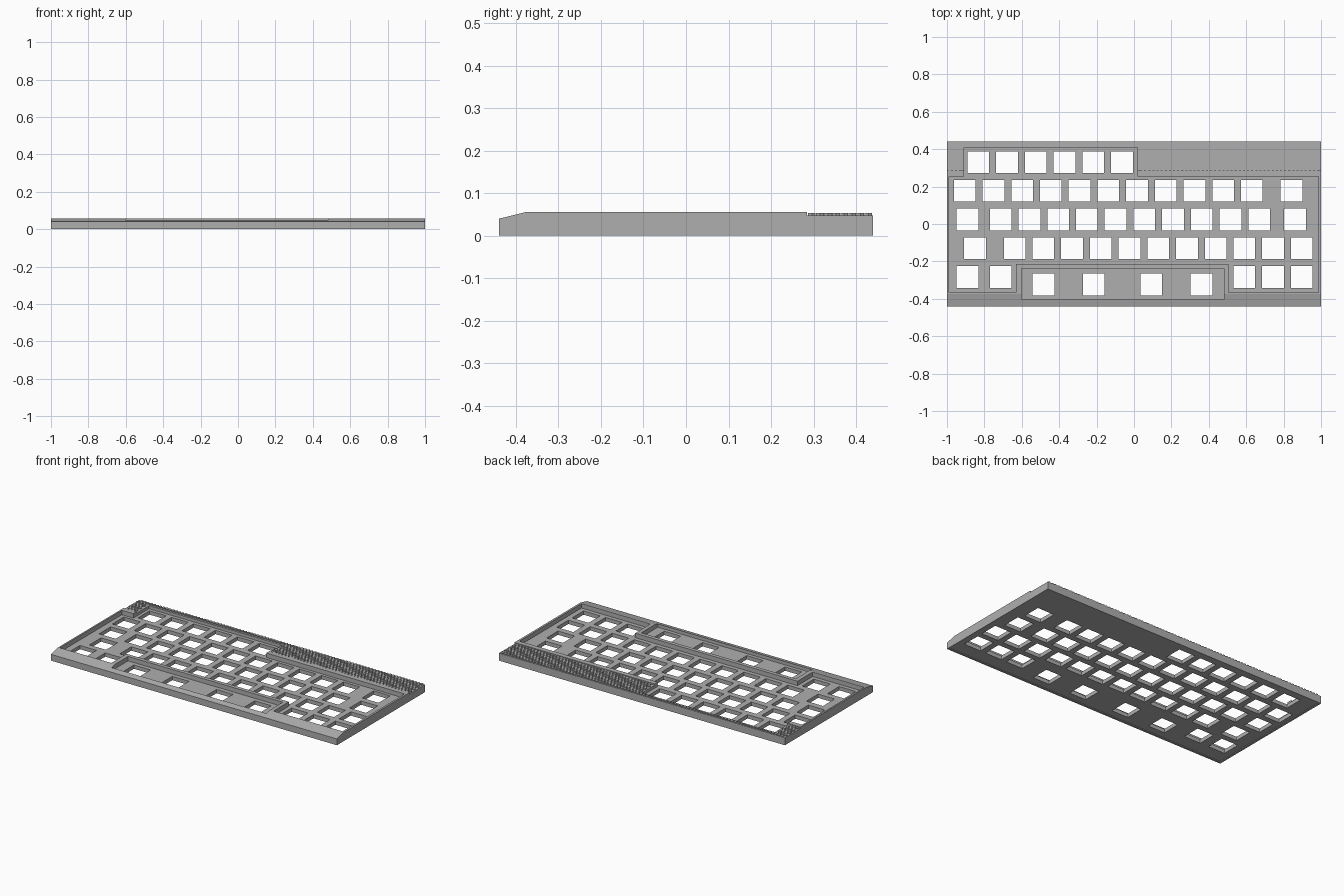
import bpy, bmesh, math
from mathutils import Matrix

if "Cube" in bpy.data.objects:
    bpy.data.objects.remove(bpy.data.objects["Cube"])

grey = bpy.data.materials.new("mid_grey")
grey.diffuse_color = (0.43, 0.43, 0.43, 1)
grey.use_nodes = True
grey.node_tree.nodes["Principled BSDF"].inputs["Base Color"].default_value = grey.diffuse_color

Z_PLATE_TOP, Z_PLATE_BOTTOM = 0.028, 0.004
PITCH, HOLE = 0.1535, 0.116


def finish(name, bm):
    bmesh.ops.recalc_face_normals(bm, faces=bm.faces[:])
    me = bpy.data.meshes.new(name)
    bm.to_mesh(me)
    bm.free()
    me.materials.append(grey)
    ob = bpy.data.objects.new(name, me)
    bpy.context.collection.objects.link(ob)
    return ob


def prism(bm, points, offset):
    """Extrude a closed 3D outline along an offset."""
    face = bm.faces.new([bm.verts.new(p) for p in points])
    ext = bmesh.ops.extrude_face_region(bm, geom=[face])
    verts = [g for g in ext["geom"] if isinstance(g, bmesh.types.BMVert)]
    bmesh.ops.translate(bm, verts=verts, vec=offset)


def block(bm, x0, x1, y0, y1, z0, z1):
    prism(bm, [(x0, y0, z0), (x1, y0, z0), (x1, y1, z0), (x0, y1, z0)], (0, 0, z1 - z0))


def cut(target, bm, name):
    cutter = finish(name, bm)
    cutter.hide_render = True
    mod = target.modifiers.new(name, "BOOLEAN")
    mod.operation, mod.solver, mod.object = "DIFFERENCE", "EXACT", cutter
    bpy.context.view_layer.objects.active = target
    bpy.ops.object.modifier_apply(modifier=name)
    bpy.data.objects.remove(cutter)


# Case body: side profile with front chamfer and lowered rear strip
bm = bmesh.new()
profile = [(-0.44, 0), (0.44, 0), (0.44, 0.047), (0.285, 0.047),
           (0.285, 0.056), (-0.375, 0.056), (-0.44, 0.04)]
prism(bm, [(-1, y, z) for y, z in profile], (2, 0, 0))
case = finish("keyboard_case", bm)

# Key recess and the separate thumb-row pocket
bm = bmesh.new()
outline = [(-0.99, -0.366), (-0.63, -0.366), (-0.63, -0.214), (0.505, -0.214),
           (0.505, -0.366), (0.987, -0.366), (0.987, 0.254), (0.02, 0.254),
           (0.02, 0.41), (-0.909, 0.41), (-0.909, 0.254), (-0.99, 0.254)]
prism(bm, [(x, y, Z_PLATE_TOP) for x, y in outline], (0, 0, 0.1))
block(bm, -0.602, 0.48, -0.404, -0.238, Z_PLATE_TOP, 0.13)
cut(case, bm, "recess_cutter")

# Shallow hollow under the plate
bm = bmesh.new()
block(bm, -0.987, 0.987, -0.427, 0.427, -0.1, Z_PLATE_BOTTOM)
cut(case, bm, "underside_cutter")

# Switch holes, row by row


def run(start, count):
    return [start + PITCH * i for i in range(count)]


rows = [
    (0.330, run(-0.832, 6)),
    (0.177, run(-0.905, 11) + [0.842]),
    (0.024, [-0.89] + run(-0.713, 10)[:1] + run(-0.559, 9) + [0.861]),
    (-0.130, [-0.85] + run(-0.638, 11)),
    (-0.283, [-0.89, -0.713] + run(0.59, 3)),
    (-0.323, [-0.484, -0.216, 0.093, 0.361]),
]
bm = bmesh.new()
h = HOLE / 2
for y, xs in rows:
    for x in xs:
        block(bm, x - h, x + h, y - h, y + h, -0.05, 0.1)
cut(case, bm, "switch_hole_cutter")

# Grip texture: small hexagonal studs on the rear strip, clear of the recess
bm = bmesh.new()
step, r = 0.022, 0.0105
for j in range(8):
    y = 0.296 + j * 0.019
    for i in range(90):
        x = -0.985 + i * step + (j % 2) * step / 2
        in_recess = -0.909 - r < x < 0.02 + r and y < 0.41 + r
        if x > 1 - r or in_recess:
            continue
        bmesh.ops.create_cone(bm, cap_ends=True, segments=6, radius1=r, radius2=r, depth=0.008,
                              matrix=Matrix.Translation((x, y, 0.049)) @ Matrix.Rotation(math.pi / 6, 4, "Z"))
finish("rear_grip_studs", bm)
